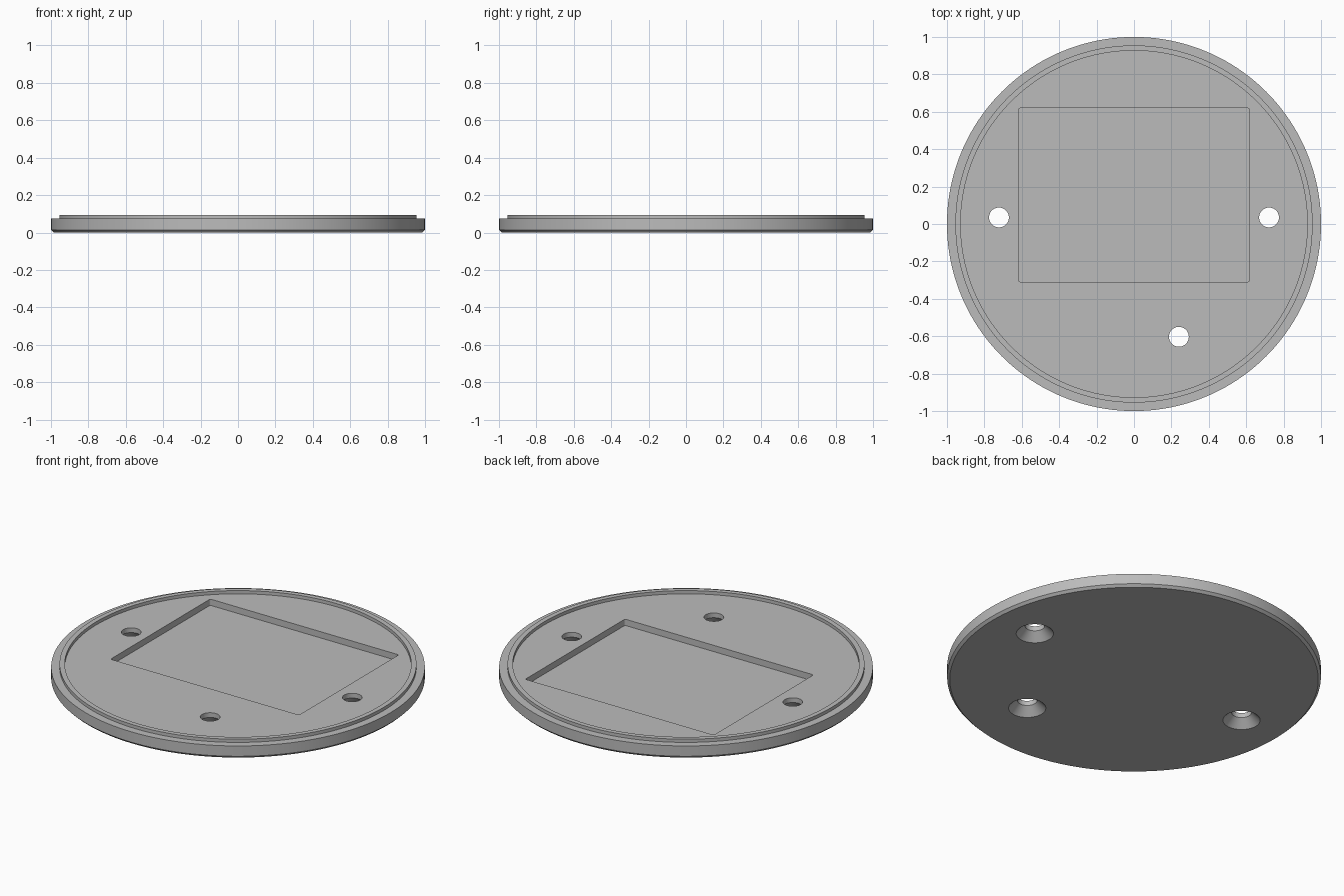
import bpy, bmesh, math
from mathutils import Matrix, Vector

cube = bpy.data.objects.get("Cube")
if cube:
    bpy.data.objects.remove(cube, do_unlink=True)

FLOOR, RIM, POCKET = 0.075, 0.094, 0.038   # heights of plate, lip and recess floor

grey = bpy.data.materials.new("plain_grey")
grey.use_nodes = True
grey.diffuse_color = (0.5, 0.5, 0.5, 1)
grey.node_tree.nodes["Principled BSDF"].inputs["Base Color"].default_value = (0.5, 0.5, 0.5, 1)


def new_object(name, bm):
    bmesh.ops.recalc_face_normals(bm, faces=bm.faces)
    mesh = bpy.data.meshes.new(name)
    bm.to_mesh(mesh)
    bm.free()
    mesh.materials.append(grey)
    obj = bpy.data.objects.new(name, mesh)
    bpy.context.collection.objects.link(obj)
    return obj


def lathe(name, profile, steps, centre=(0, 0)):
    """Turn an (r, z) profile, closed on the axis by flat caps."""
    bm = bmesh.new()
    rings = []
    for r, z in profile:
        rings.append([bm.verts.new((centre[0] + r * math.cos(math.tau * i / steps),
                                    centre[1] + r * math.sin(math.tau * i / steps), z))
                      for i in range(steps)])
    for a, b in zip(rings, rings[1:]):
        for i in range(steps):
            j = (i + 1) % steps
            bm.faces.new((a[i], a[j], b[j], b[i]))
    bm.faces.new(rings[0])
    bm.faces.new(rings[-1])
    return new_object(name, bm)


# Round plate with chamfered foot, outer step and raised lip
plate = lathe("round_base_plate", [
    (0.986, 0), (1, 0.014), (1, FLOOR), (0.955, FLOOR),
    (0.955, RIM), (0.927, RIM), (0.927, FLOOR)], 160)

# Rectangular recess with slightly rounded corners
bm = bmesh.new()
size = Vector((1.232, 0.93, 0.2))
bmesh.ops.create_cube(bm, size=1, matrix=Matrix.Translation((0, 0.155, POCKET + size.z / 2))
                      @ Matrix.Diagonal((*size, 1)))
uprights = [e for e in bm.edges if abs(e.verts[0].co.z - e.verts[1].co.z) > 0.1]
bmesh.ops.bevel(bm, geom=uprights, offset=0.01, segments=4, profile=0.5, affect='EDGES')
cutters = [new_object("recess_cutter", bm)]

# Countersunk screw holes, wide end underneath
for x, y in ((-0.722, 0.035), (0.722, 0.035), (0.24, -0.603)):
    cutters.append(lathe("screw_hole_cutter", [
        (0.11, -0.01), (0.1, 0), (0.053, 0.047), (0.053, 0.2)], 48, (x, y)))

bpy.ops.object.select_all(action='DESELECT')
bpy.context.view_layer.objects.active = plate
plate.select_set(True)
for cutter in cutters:
    cutter.hide_render = True
    cut = plate.modifiers.new("cut", 'BOOLEAN')
    cut.operation, cut.solver, cut.object = 'DIFFERENCE', 'EXACT', cutter
    bpy.ops.object.modifier_apply(modifier=cut.name)
    bpy.data.objects.remove(cutter, do_unlink=True)

bpy.ops.object.shade_smooth_by_angle(angle=math.radians(30))
